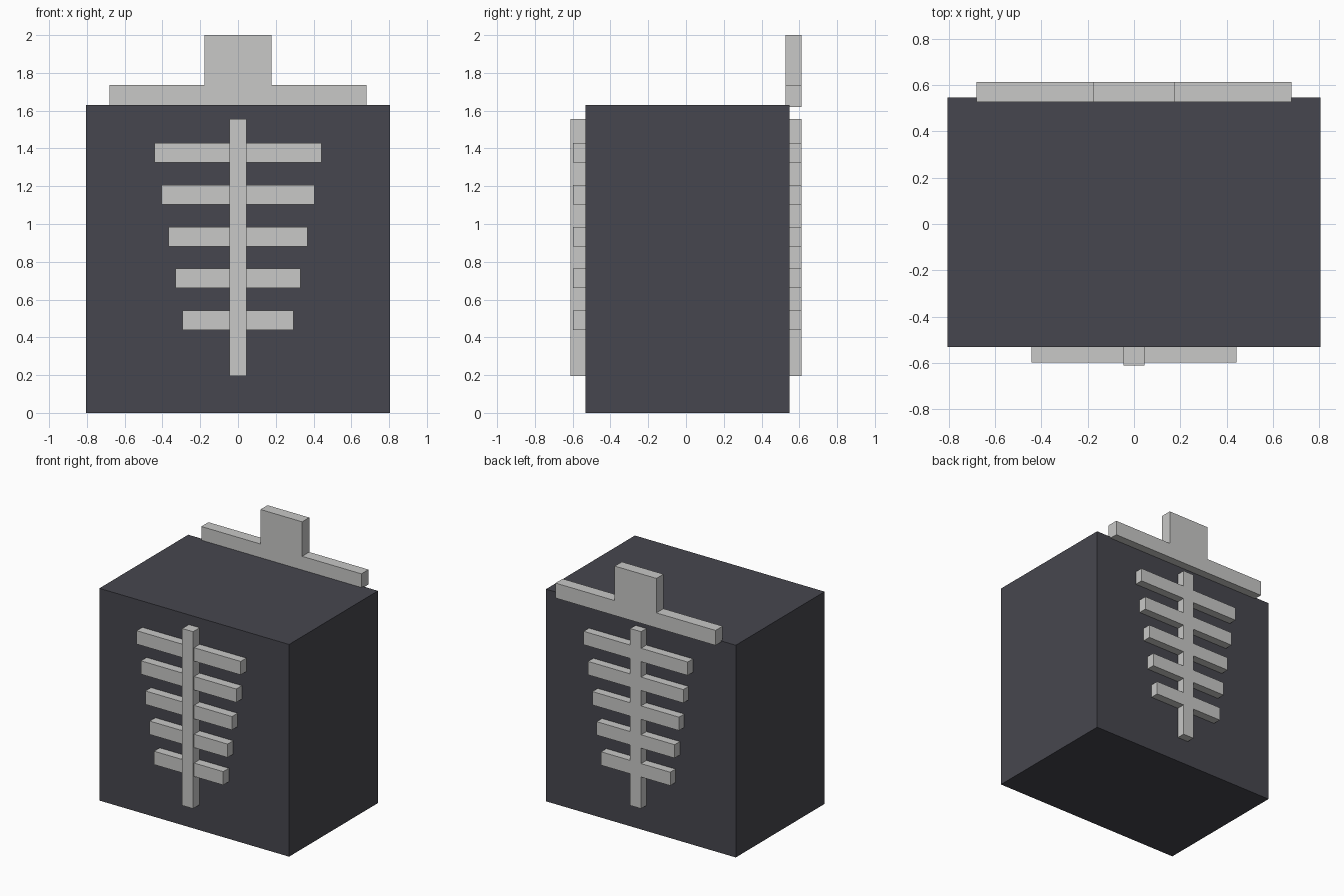
import bpy
import bmesh

default = bpy.data.objects.get("Cube")
if default:
    bpy.data.objects.remove(default, do_unlink=True)


def material(name, rgb):
    mat = bpy.data.materials.new(name)
    mat.use_nodes = True
    mat.diffuse_color = (*rgb, 1)
    mat.node_tree.nodes["Principled BSDF"].inputs["Base Color"].default_value = (*rgb, 1)
    return mat


charcoal = material("charcoal", (0.062, 0.062, 0.077))
bone = material("bone grey", (0.58, 0.58, 0.57))


def box(name, x, y, z, mat):
    """Flat-sided box spanning the given (low, high) ranges."""
    bm = bmesh.new()
    bmesh.ops.create_cube(bm, size=1)
    for v in bm.verts:
        v.co = [r[0] if c < 0 else r[1] for c, r in zip(v.co, (x, y, z))]
    mesh = bpy.data.meshes.new(name)
    bm.to_mesh(mesh)
    bm.free()
    mesh.materials.append(mat)
    obj = bpy.data.objects.new(name, mesh)
    bpy.context.collection.objects.link(obj)
    return obj


FRONT, BACK = -0.531, 0.547
SPINE = 0.046

# Torso block
box("torso", (-0.806, 0.806), (FRONT, BACK), (0, 1.63), charcoal)

# Spine and tapering rib pairs on each face; front ribs sit behind the spine face
for side, spine_y, rib_y in (
    ("front", (-0.611, FRONT), (-0.599, FRONT)),
    ("back", (BACK, 0.611), (BACK, 0.611)),
):
    box(side + "_spine", (-SPINE, SPINE), spine_y, (0.196, 1.555), bone)
    for i in range(5):
        top = 1.428 - 0.2215 * i
        reach = 0.442 - 0.037 * i
        for hand, x in (("left", (SPINE, reach)), ("right", (-reach, -SPINE))):
            box(f"{side}_{hand}_rib_{i + 1}", x, rib_y, (top - 0.103, top), bone)

# Shoulder bar and neck along the top back edge
COLLAR = (0.526, 0.612)
box("shoulder_bar", (-0.68, 0.68), COLLAR, (1.62, 1.735), bone)
box("neck", (-0.177, 0.177), COLLAR, (1.735, 2.0), bone)
